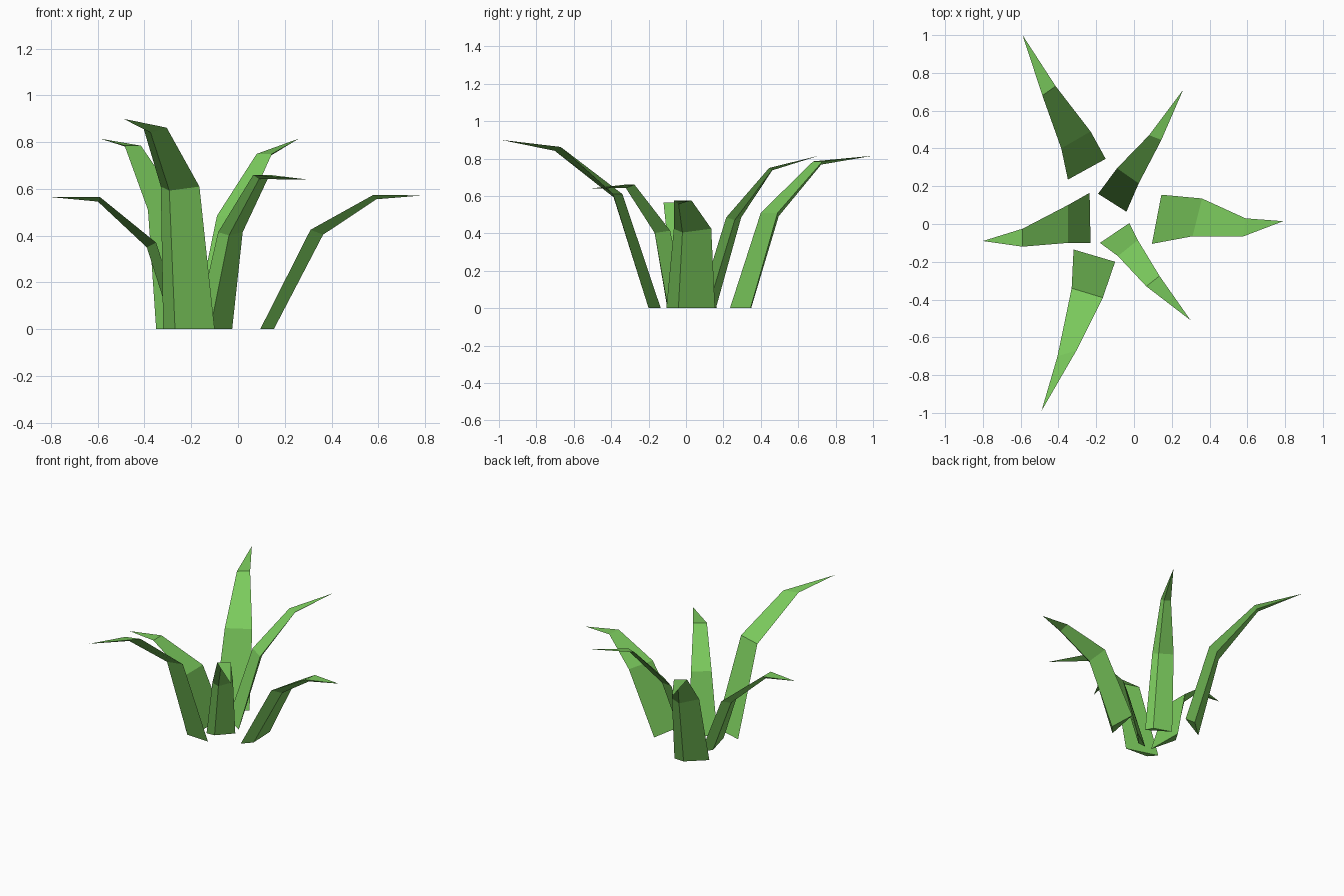
import bpy
import bmesh
from mathutils import Vector

old = bpy.data.objects.get("Cube")
if old:
    bpy.data.objects.remove(old, do_unlink=True)

leaf_green = bpy.data.materials.new("leaf_green")
leaf_green.use_nodes = True
color = (0.2, 0.6, 0.11, 1.0)
leaf_green.diffuse_color = color
leaf_green.node_tree.nodes["Principled BSDF"].inputs["Base Color"].default_value = color

# Keel offset from the blade's flat side, as (outward, downward) shares of the width
KEEL = [(0.17, 0.0), (0.2, 0.1), (0.1, 0.2)]


def section(bm, right, left, z, keel):
    """Triangular cross-section: two blade edges and a keel on the outer side."""
    r, l = Vector((*right, z)), Vector((*left, z))
    across = l - r
    outward = Vector((across.y, -across.x, 0))
    down = Vector((0, 0, -across.length))
    ridge = r + across * 0.28 + outward * keel[0] + down * keel[1]
    return [bm.verts.new(p) for p in (r, l, ridge)]


def make_blade(name, root, bend, neck, tip):
    """Loft three triangular sections, close the root and taper to a point."""
    bm = bmesh.new()
    rings = [section(bm, *part, keel) for part, keel in zip((root, bend, neck), KEEL)]
    point = bm.verts.new(tip)
    bm.faces.new(rings[0])
    for i in range(3):
        j = (i + 1) % 3
        for low, high in zip(rings, rings[1:]):
            bm.faces.new((low[i], low[j], high[j], high[i]))
        bm.faces.new((rings[-1][i], rings[-1][j], point))
    bmesh.ops.recalc_face_normals(bm, faces=bm.faces[:])
    mesh = bpy.data.meshes.new(name)
    bm.to_mesh(mesh)
    bm.free()
    mesh.materials.append(leaf_green)
    blade = bpy.data.objects.new(name, mesh)
    bpy.context.collection.objects.link(blade)
    return blade


# Each section: right edge, left edge (looking outward), height
make_blade("front_right_blade",
           root=((-.32, -.135), (-.10, -.20), 0),
           bend=((-.33, -.34), (-.165, -.39), .61),
           neck=((-.405, -.70), (-.305, -.67), .862),
           tip=(-.49, -.99, .90))
make_blade("back_right_blade",
           root=((-.15, .345), (-.35, .235), 0),
           bend=((-.23, .49), (-.385, .40), .51),
           neck=((-.415, .73), (-.485, .68), .785),
           tip=(-.59, 1, .815))
make_blade("back_left_blade",
           root=((-.04, .065), (-.19, .16), 0),
           bend=((.025, .215), (-.09, .295), .485),
           neck=((.145, .445), (.08, .47), .75),
           tip=(.26, .71, .815))
make_blade("front_left_blade",
           root=((-.18, -.10), (-.025, .005), 0),
           bend=((-.085, -.17), (.02, -.085), .415),
           neck=((.065, -.33), (.135, -.275), .66),
           tip=(.30, -.51, .64))
make_blade("left_blade",
           root=((.095, -.105), (.145, .155), 0),
           bend=((.31, -.065), (.36, .135), .425),
           neck=((.58, -.065), (.59, .03), .575),
           tip=(.79, .015, .572))
make_blade("right_blade",
           root=((-.235, .165), (-.23, -.10), 0),
           bend=((-.35, .10), (-.35, -.10), .37),
           neck=((-.59, -.025), (-.59, -.12), .565),
           tip=(-.80, -.09, .565))
